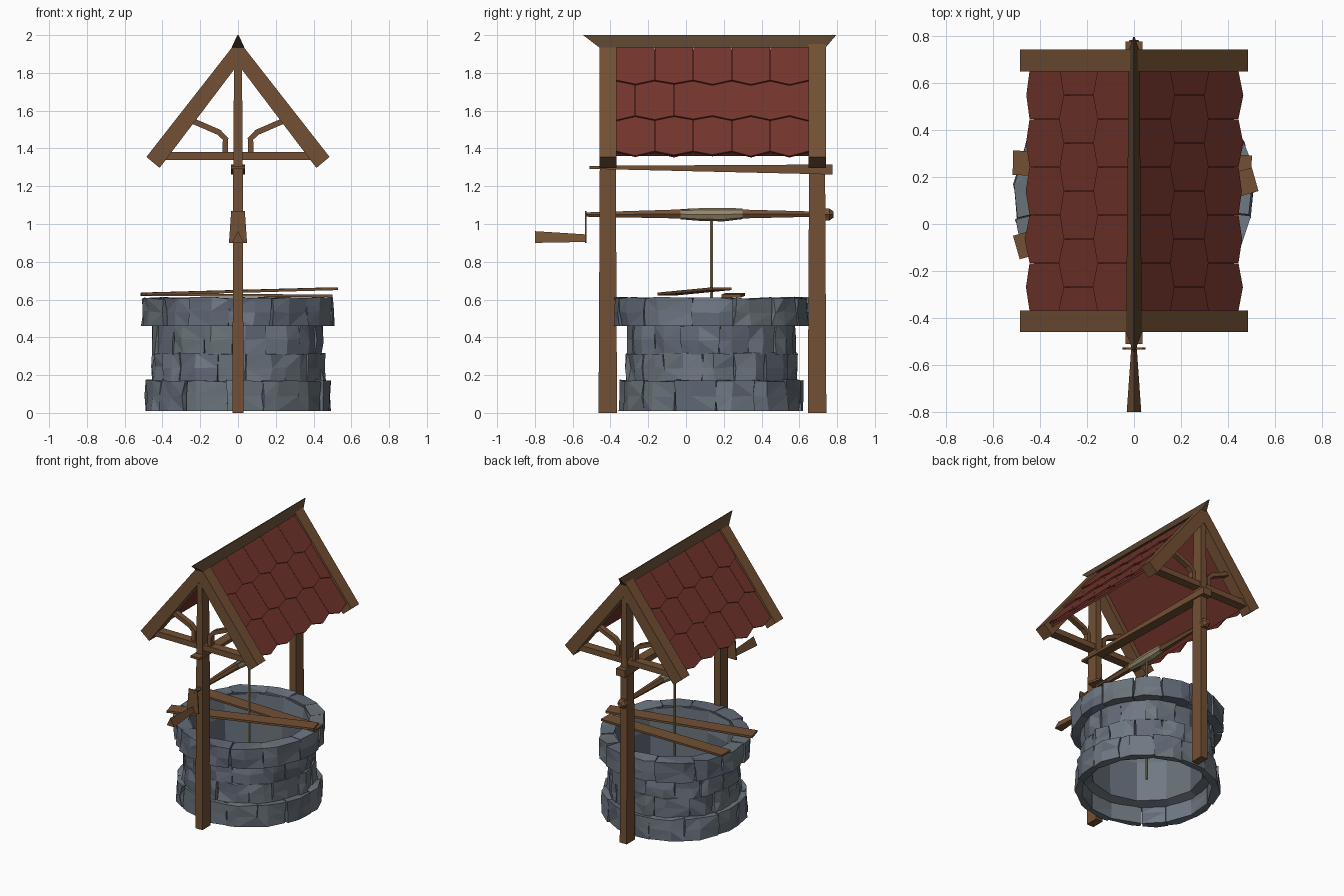
import bpy, bmesh, random
from math import sin, cos, pi, hypot
from mathutils import Vector

if "Cube" in bpy.data.objects:
    bpy.data.objects.remove(bpy.data.objects["Cube"])

random.seed(4)
CY = 0.135                      # well centre in y
TRUSS_Y = (-0.414, 0.694)       # front and back frames


def material(name, rgb):
    m = bpy.data.materials.new(name)
    m.diffuse_color = (*rgb, 1)
    m.use_nodes = True
    m.node_tree.nodes["Principled BSDF"].inputs["Base Color"].default_value = m.diffuse_color
    return m


WOOD = material("wood", (0.17, 0.08, 0.034))
DARK = material("dark_wood", (0.10, 0.055, 0.027))
RED = material("red_tiles", (0.17, 0.034, 0.025))
ROPE = material("rope", (0.30, 0.24, 0.14))
STONES = [material("stone_%d" % i, c) for i, c in enumerate(
    [(0.16, 0.19, 0.23), (0.14, 0.17, 0.19), (0.12, 0.14, 0.18)])]


def loft(bm, rings):
    """Skin equal-length rings and cap both ends."""
    vs = [[bm.verts.new(p) for p in r] for r in rings]
    n = len(vs[0])
    out = [bm.faces.new((a[i], a[(i + 1) % n], b[(i + 1) % n], b[i]))
           for a, b in zip(vs, vs[1:]) for i in range(n)]
    out += [bm.faces.new(vs[0][::-1]), bm.faces.new(vs[-1])]
    return out


def finish(name, bm, mats):
    bmesh.ops.recalc_face_normals(bm, faces=bm.faces)
    me = bpy.data.meshes.new(name)
    bm.to_mesh(me)
    bm.free()
    for m in mats:
        me.materials.append(m)
    ob = bpy.data.objects.new(name, me)
    bpy.context.collection.objects.link(ob)
    return ob


def solid(name, rings, mat):
    bm = bmesh.new()
    loft(bm, rings)
    return finish(name, bm, [mat])


def rect_z(x, y, hx, hy, z):
    return [(x - hx, y - hy, z), (x + hx, y - hy, z), (x + hx, y + hy, z), (x - hx, y + hy, z)]


def rect_y(hx, z0, z1, y):
    return [(-hx, y, z0), (hx, y, z0), (hx, y, z1), (-hx, y, z1)]


def disc_y(r, y, z, n=6):
    return [(r * cos(2 * pi * i / n), y, z + r * sin(2 * pi * i / n)) for i in range(n)]


def slab(name, outline, y0, y1, mat):
    """Extrude an x-z outline along y."""
    return solid(name, [[(x, y, z) for x, z in outline] for y in (y0, y1)], mat)


# Stone courses: uneven faceted blocks around the well
def course(name, count, r_in, r_out, z0, z1, turn, rough):
    bm = bmesh.new()
    j = lambda s: random.uniform(-s, s)
    step = 2 * pi / count
    cuts = [(i + turn + j(0.16)) * step for i in range(count)]
    for i in range(count):
        a0, a1 = cuts[i] + 0.004, cuts[(i + 1) % count] - 0.004
        if a1 < a0:
            a1 += 2 * pi
        am = a0 + (a1 - a0) * random.uniform(0.3, 0.7)
        push = j(rough)
        rings = []
        for t in (0, 0.5, 1):
            z = z0 + (z1 - z0) * t
            row = []
            for k, (a, r) in enumerate([(a0, r_in), (a1, r_in), (a1, r_out),
                                        (am, r_out + 0.008), (a0, r_out)]):
                if k > 1:
                    r += push + j(rough)
                    a += j(0.018)
                zz = z + (j(0.007) if t else 0)
                row.append((r * cos(a), CY + r * sin(a), zz))
            rings.append(row)
        base = random.randrange(3)
        tri = bmesh.ops.triangulate(bm, faces=loft(bm, rings))["faces"]
        for f in tri:
            f.material_index = base if random.random() < 0.75 else random.randrange(3)
    return finish(name, bm, STONES)


course("base_stones", 14, 0.445, 0.482, 0.01, 0.17, 0.2, 0.008)
course("lower_wall_stones", 15, 0.41, 0.445, 0.165, 0.315, 0.6, 0.009)
course("upper_wall_stones", 15, 0.41, 0.445, 0.31, 0.465, 0.1, 0.009)
course("rim_stones", 14, 0.415, 0.51, 0.46, 0.608, 0.4, 0.01)

# Inner lining of the shaft
bm = bmesh.new()
profile = [(0.45, 0.13), (0.385, 0.15), (0.39, 0.45), (0.41, 0.6), (0.43, 0.6), (0.43, 0.2)]
rows = [[bm.verts.new((r * cos(i * pi / 6), CY + r * sin(i * pi / 6), z)) for r, z in profile]
        for i in range(12)]
for i in range(12):
    a, b = rows[i], rows[(i + 1) % 12]
    for k in range(len(profile)):
        n = (k + 1) % len(profile)
        f = bm.faces.new((a[k], b[k], b[n], a[n]))
        f.material_index = (i * 5 + k) % 3
finish("shaft_lining", bm, STONES)

# Two end frames: post, rafters, tie beam, bent braces
BRACE = [(0.068, 1.37), (0.066, 1.45), (0.10, 1.485), (0.25, 1.55)]
for tag, y in zip(("front", "back"), TRUSS_Y):
    solid(tag + "_post", [rect_z(0, y, 0.029, 0.049, 0), rect_z(0, y, 0.026, 0.043, 1.2),
                          rect_z(0, y, 0.021, 0.04, 1.85)], WOOD)
    slab(tag + "_tie_beam", [(-0.41, 1.338), (0.41, 1.338), (0.38, 1.38), (-0.38, 1.38)],
         y - 0.033, y + 0.033, WOOD)
    for side, s in (("left", -1), ("right", 1)):
        slab("%s_%s_rafter" % (tag, side),
             [(s * 0.485, 1.355), (s * 0.415, 1.297), (0, 1.845), (0, 1.975)],
             y - 0.045, y + 0.047, WOOD)
        rings = []
        for i, (x, z) in enumerate(BRACE):
            p, q = BRACE[max(i - 1, 0)], BRACE[min(i + 1, 3)]
            d = hypot(q[0] - p[0], q[1] - p[1])
            nx, nz = -(q[1] - p[1]) / d * 0.015, (q[0] - p[0]) / d * 0.015
            rings.append([(s * (x + e * nx), y + w, z + e * nz)
                          for e, w in ((-1, -0.02), (1, -0.02), (1, 0.02), (-1, 0.02))])
        solid("%s_%s_brace" % (tag, side), rings, WOOD)

# Roof: a thin deck with three staggered courses of pointed tiles per side
Y0, Y1 = -0.37, 0.65
D = Vector((0.43, 0, -0.56)).normalized()     # down the slope, right side
N = Vector((0.56, 0, 0.43)).normalized()
W = (Y1 - Y0) / 5
for side, s in (("left", -1), ("right", 1)):
    slab(side + "_roof_deck", [(0, 1.925), (s * 0.425, 1.372), (s * 0.415, 1.36), (0, 1.905)],
         Y0, Y1, RED)
    bm = bmesh.new()
    for c in range(3):
        top, seam = c * 0.237 - 0.01, (c + 1) * 0.237 - 0.005
        off = -W / 2 if c == 1 else 0
        for k in range(6 if c == 1 else 5):
            ya = max(Y0, Y0 + off + k * W) + 0.001
            yb = min(Y1, Y0 + off + (k + 1) * W) - 0.001
            mid = Y0 + off + (k + 0.5) * W
            tip = seam + random.uniform(0.022, 0.034)
            pts = [(ya, max(top, 0)), (yb, max(top, 0)), (yb, seam), (min(max(mid, ya + 0.002), yb - 0.002), tip),
                   (ya, seam)]
            rings = []
            for h in (0.0, 0.012):
                ring = []
                for yy, d in pts:
                    lift = h - 0.004 + (0.01 if d > top + 0.1 else 0)
                    p = Vector((0, 0, 1.935)) + D * d + N * lift
                    ring.append((s * p.x, yy, p.z))
                rings.append(ring)
            loft(bm, rings)
    finish(side + "_roof_tiles", bm, [RED])

# Ridge cap, overhanging at the top edge
solid("ridge_cap", [[(-0.034, -0.46, 1.935), (0.034, -0.46, 1.935), (0.003, -0.545, 2.0), (-0.003, -0.545, 2.0)],
                    [(-0.022, 0.74, 1.935), (0.022, 0.74, 1.935), (0.003, 0.795, 2.0), (-0.003, 0.795, 2.0)]], DARK)

# Long beam between the posts
solid("long_beam", [rect_y(0.036, 1.292, 1.308, -0.51), rect_y(0.036, 1.262, 1.315, 0.775)], WOOD)

# Windlass: axle, end peg, rope drum, hanging rope
solid("axle", [disc_y(0.013, -0.535, 1.05), disc_y(0.027, -0.05, 1.053), disc_y(0.027, 0.3, 1.053),
               disc_y(0.014, 0.75, 1.052)], WOOD)
solid("axle_peg", [disc_y(0.036, 0.735, 1.05), disc_y(0.036, 0.76, 1.05), disc_y(0.018, 0.782, 1.05)], WOOD)
solid("rope_drum", [disc_y(0.027, -0.03, 1.052, 8), disc_y(0.034, 0.08, 1.05, 8),
                    disc_y(0.036, 0.2, 1.05, 8), disc_y(0.028, 0.3, 1.054, 8)], ROPE)
solid("rope", [[(0.009 * cos(i * pi / 3), CY + 0.009 * sin(i * pi / 3), z) for i in range(6)]
               for z in (0.1, 1.03)], ROPE)

# Crank plate and flared handle
slab("crank_plate", [(-0.048, 0.90), (0.048, 0.90), (0.036, 1.07), (-0.036, 1.07)], -0.534, -0.526, WOOD)
solid("crank_handle", [[(-0.031, -0.80, 0.90), (0.031, -0.80, 0.90), (0, -0.80, 0.962)],
                       [(-0.012, -0.53, 0.905), (0.012, -0.53, 0.905), (0, -0.53, 0.945)]], WOOD)


# Two loose planks lying across the rim
def plank(name, a, b, half, thick):
    a, b = Vector(a), Vector(b)
    side = Vector((a.y - b.y, b.x - a.x, 0)).normalized() * half
    up = Vector((0, 0, thick))
    solid(name, [[p - side, p + side, p + side + up, p - side + up] for p in (a, b)], WOOD)


plank("lower_plank", (-0.515, 0.26, 0.62), (0.50, 0.24, 0.612), 0.052, 0.014)
plank("upper_plank", (-0.50, -0.10, 0.622), (0.515, 0.19, 0.65), 0.052, 0.015)
